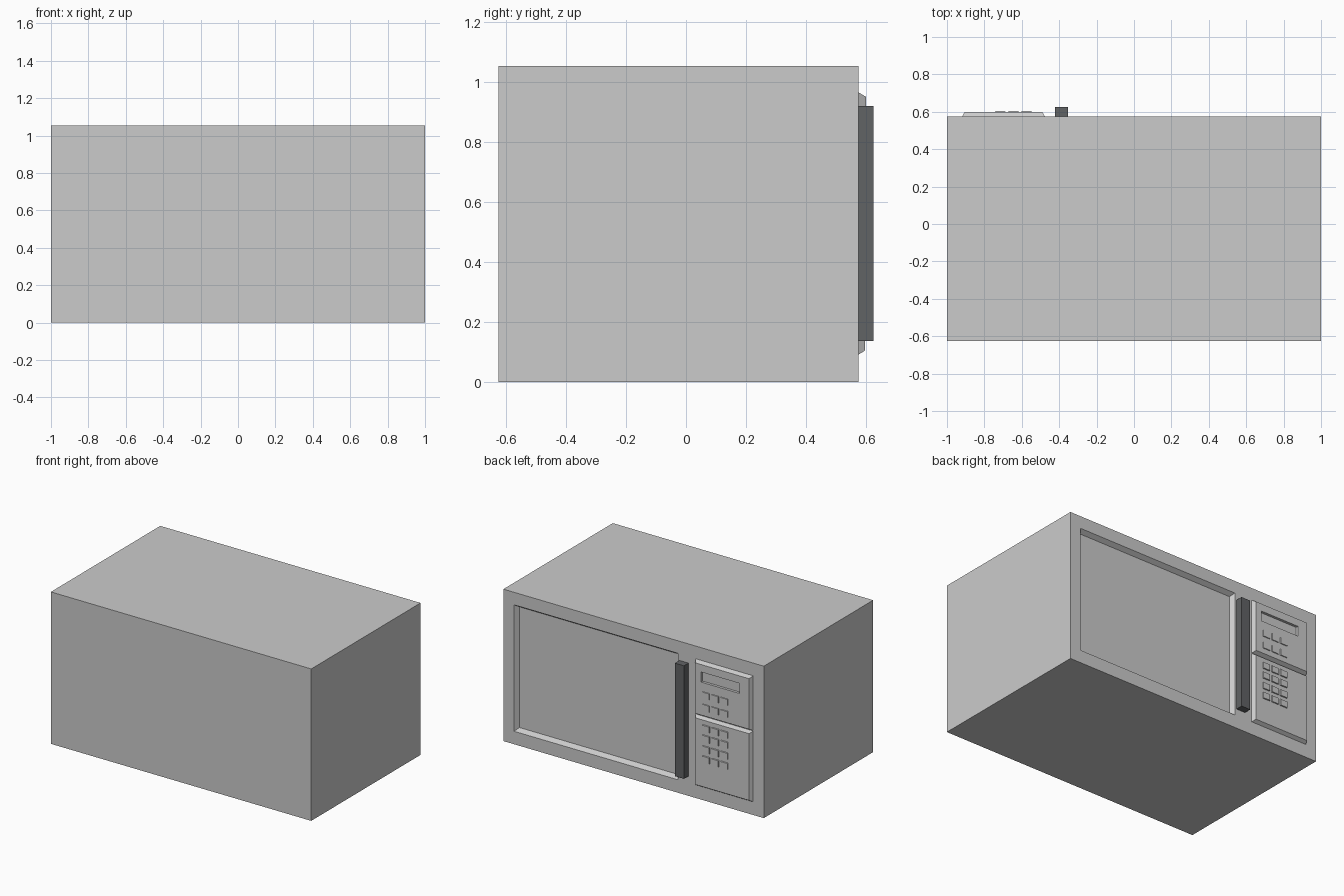
import bpy, bmesh

if "Cube" in bpy.data.objects:
    bpy.data.objects.remove(bpy.data.objects["Cube"])

FACE = 0.575  # y of the control face


def block(name, x, z, y, inset=0.0):
    """Box from y[0] to y[1]; the y[1] end is shrunk by inset on every side."""
    bm = bmesh.new()
    rings = []
    for yy, i in ((y[0], 0.0), (y[1], inset)):
        rings.append([bm.verts.new(p) for p in (
            (x[0] + i, yy, z[0] + i), (x[1] - i, yy, z[0] + i),
            (x[1] - i, yy, z[1] - i), (x[0] + i, yy, z[1] - i))])
    a, b = rings
    bm.faces.new(a)
    bm.faces.new(b)
    for k in range(4):
        n = (k + 1) % 4
        bm.faces.new((a[k], a[n], b[n], b[k]))
    bmesh.ops.recalc_face_normals(bm, faces=bm.faces)
    mesh = bpy.data.meshes.new(name)
    bm.to_mesh(mesh)
    bm.free()
    ob = bpy.data.objects.new(name, mesh)
    bpy.context.collection.objects.link(ob)
    return ob


def cut(target, cutter):
    cutter.hide_render = True
    cutter.display_type = 'WIRE'
    m = target.modifiers.new("recess", 'BOOLEAN')
    m.operation = 'DIFFERENCE'
    m.solver = 'EXACT'
    m.object = cutter
    bpy.context.view_layer.update()
    # Bake the recess and drop the cutter
    dg = bpy.context.evaluated_depsgraph_get()
    baked = bpy.data.meshes.new_from_object(target.evaluated_get(dg))
    target.modifiers.clear()
    target.data = baked
    bpy.data.objects.remove(cutter)


# Casing with sloped window recess
casing = block("casing", (-1, 1), (0, 1.055), (-0.625, FACE))
cut(casing, block("window_cutter", (-0.36, 0.938), (0.07, 0.988),
                  (FACE + 0.03, FACE - 0.03), 0.04))

# Control panel: two bevelled plates meeting in a V groove
X = (-0.92, -0.475)
upper = block("upper_panel", X, (0.585, 0.968), (FACE - 0.002, 0.6), 0.016)
block("lower_panel", X, (0.09, 0.585), (FACE - 0.002, 0.598), 0.016)

# Display slot
cut(upper, block("display_cutter", (-0.833, -0.535), (0.83, 0.9), (0.582, 0.63)))

# Keypad
for r, z in enumerate((0.745, 0.66, 0.515, 0.445, 0.37, 0.3)):
    for c in range(3):
        x = -0.575 - 0.07 * c
        block(f"button_{r}_{c}", (x - 0.03, x + 0.03), (z - 0.025, z + 0.025),
              (0.59, 0.605), 0.004)

# Door handle
dark = bpy.data.materials.new("dark_plastic")
dark.diffuse_color = (0.12, 0.125, 0.13, 1)
dark.use_nodes = True
dark.node_tree.nodes["Principled BSDF"].inputs["Base Color"].default_value = dark.diffuse_color
handle = block("door_handle", (-0.422, -0.352), (0.137, 0.922), (FACE - 0.002, 0.625))
handle.data.materials.append(dark)
